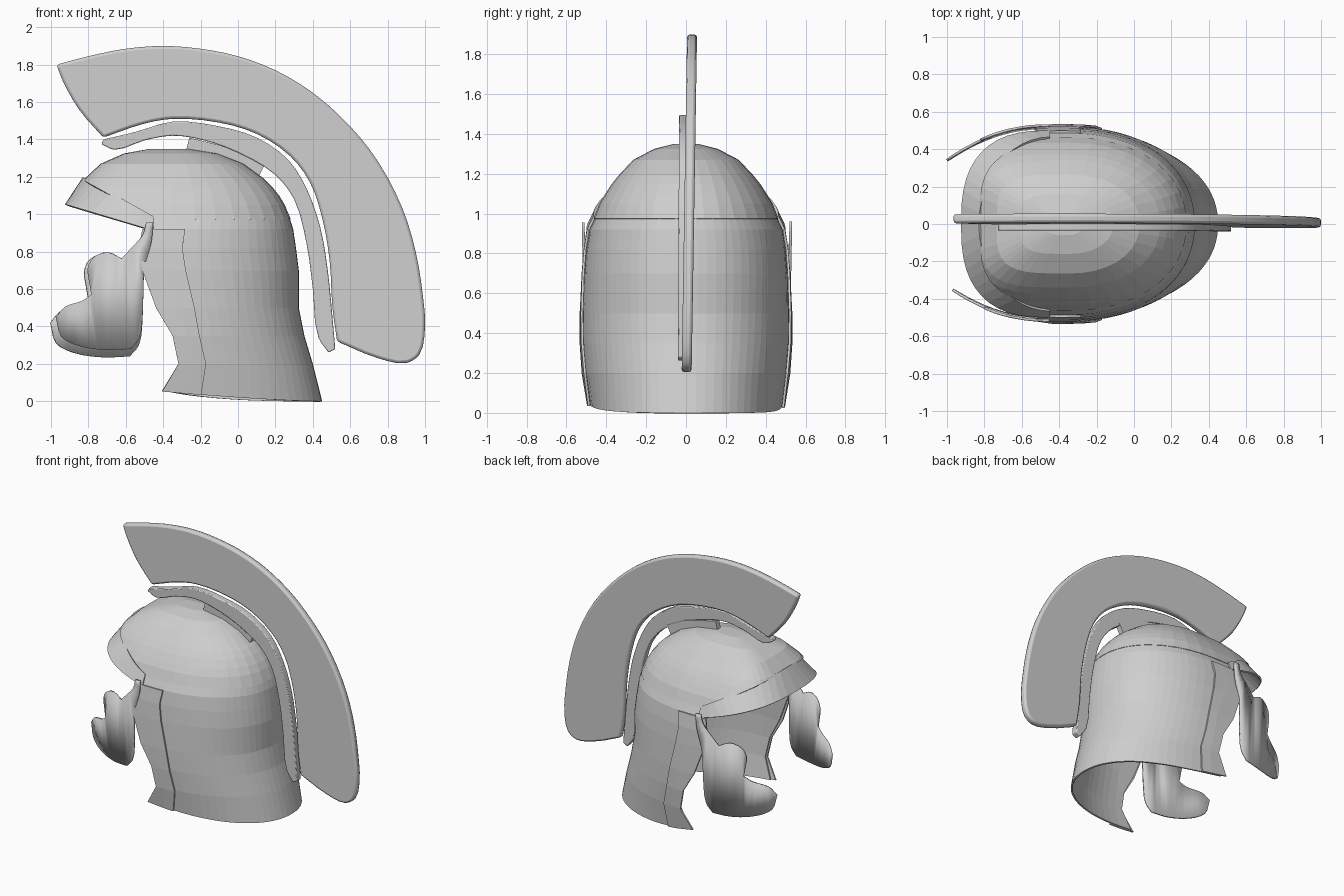
import bpy, bmesh, math
from mathutils import Vector

if "Cube" in bpy.data.objects:
    bpy.data.objects.remove(bpy.data.objects["Cube"], do_unlink=True)

# One plain grey for the whole helmet
GREY = (0.62, 0.62, 0.62, 1.0)
metal = bpy.data.materials.new("plain_grey")
metal.use_nodes = True
metal.diffuse_color = GREY
metal.node_tree.nodes["Principled BSDF"].inputs["Base Color"].default_value = GREY


def finish(name, bm, thickness=0.0, offset=-1.0, smooth=None, bevel=0.0):
    """Turn a bmesh into a named object with optional shell thickness and bevel."""
    bmesh.ops.remove_doubles(bm, verts=bm.verts, dist=0.001)
    bmesh.ops.recalc_face_normals(bm, faces=bm.faces)
    mesh = bpy.data.meshes.new(name)
    bm.to_mesh(mesh)
    bm.free()
    mesh.materials.append(metal)
    obj = bpy.data.objects.new(name, mesh)
    bpy.context.collection.objects.link(obj)
    if thickness:
        mod = obj.modifiers.new("Thickness", 'SOLIDIFY')
        mod.thickness = thickness
        mod.offset = offset
    if bevel:
        mod = obj.modifiers.new("Rounded edges", 'BEVEL')
        mod.width = bevel
        mod.segments = 2
        mod.limit_method = 'ANGLE'
        mod.angle_limit = math.radians(50)
    if smooth:
        bpy.ops.object.select_all(action='DESELECT')
        obj.select_set(True)
        bpy.context.view_layer.objects.active = obj
        bpy.ops.object.shade_smooth_by_angle(angle=math.radians(smooth))


def skin(bm, rows):
    """Bridge equally long rows of points with quads."""
    grid = [[bm.verts.new(p) for p in row] for row in rows]
    for low, high in zip(grid, grid[1:]):
        for i in range(len(low) - 1):
            bm.faces.new((low[i], low[i + 1], high[i + 1], high[i]))
    return grid


def rounded(points, parts=3):
    """Closed spline through the points that keeps strong corners sharp."""
    pts = [Vector(p) for p in points]
    n = len(pts)
    result = []
    for i in range(n):
        before, a, b, after = pts[i - 1], pts[i], pts[(i + 1) % n], pts[(i + 2) % n]
        chord = b - a
        ends = []
        for near in (a - before, after - b):
            if near.angle(chord) > math.radians(48):
                ends.append(chord)
            else:
                ends.append((near.normalized() + chord.normalized()) * chord.length / 2)
        for k in range(parts):
            t = k / parts
            ease = t * t * (3 - 2 * t)
            result.append(a + chord * ease + ends[0] * t * (1 - t) ** 2
                          - ends[1] * t * t * (1 - t))
    return result


def plate(name, outline, y, lean, depth, bevel):
    """Extrude an x-z outline along y, leaning sideways with height."""
    bm = bmesh.new()
    face = bm.faces.new([bm.verts.new((x, y + lean * z - depth / 2, z)) for x, z in outline])
    made = bmesh.ops.extrude_face_region(bm, geom=[face])["geom"]
    moved = [v for v in made if isinstance(v, bmesh.types.BMVert)]
    bmesh.ops.translate(bm, verts=moved, vec=(0, depth, 0))
    finish(name, bm, smooth=35, bevel=bevel)


# Lower shell sections: height, half width, back, edge of the face opening
MIDDLE, FRONT, POWER = -0.35, -0.9, 0.52
SHELL = [
    (0, .485, .45, -.37), (.2, .51, .4, -.31), (.35, .52, .355, -.34),
    (.5, .52, .325, -.42), (.7, .51, .325, -.5), (.82, .5, .31, -.52),
    (.92, .485, .295, -.5), (.985, .455, .275, -.46),
]
# Skull cap sections: height, half width, back, front
CAP = [
    (.975, .464, .282, -.9), (1.05, .435, .25, -.885), (1.1, .405, .22, -.865),
    (1.15, .372, .18, -.845), (1.19, .34, .14, -.82), (1.27, .265, .03, -.735),
    (1.325, .16, -.11, -.61), (1.35, .06, -.27, -.47),
]


def power(value, exponent):
    return max(value, 0.0) ** exponent


def ring_point(section, angle, out=0.0):
    """Point on a section; zero angle is the back, pi is the brow."""
    z, half, back, front = section
    side = math.copysign(1, angle)
    c, s = math.cos(angle), abs(math.sin(angle))
    if c >= 0:
        x = MIDDLE + (back - MIDDLE + out) * power(c, 0.93)
        y = side * (half + out) * power(s, 0.93)
    else:
        x = MIDDLE - (MIDDLE - front + out) * power(-c, POWER)
        y = side * (half + out) * power(s, POWER)
    if z == 0:
        # the rim climbs toward the face, later on the left than on the right
        z = 0.05 * power((0.45 - x) / 0.82, 3 if y > 0 else 1.5)
    return (x, y, z)


def opening(section):
    """Full section and the angle at which the face opening begins."""
    z, half, back, edge = section
    if edge > MIDDLE:
        reach = math.acos(power((edge - MIDDLE) / (back - MIDDLE), 1 / 0.93))
    else:
        reach = math.pi - math.acos(power((MIDDLE - edge) / (MIDDLE - FRONT), 1 / POWER))
    return (z, half, back, FRONT), reach


# Lower shell with flared neck guard
COLUMNS = 36
bm = bmesh.new()
rows = []
for sec, reach in map(opening, SHELL):
    rows.append([ring_point(sec, reach * (2 * i / COLUMNS - 1)) for i in range(COLUMNS + 1)])
skin(bm, rows)
finish("lower_shell", bm, thickness=0.012)

# Skull cap, trimmed along the sloping top of the visor
bm = bmesh.new()
grid = skin(bm, [[ring_point(sec, math.pi * (2 * i / COLUMNS - 1)) for i in range(COLUMNS + 1)]
                 for sec in CAP])
bm.faces.new(grid[-1][:-1])
bmesh.ops.bisect_plane(bm, geom=bm.verts[:] + bm.edges[:] + bm.faces[:], dist=0.0001,
                       plane_co=(-0.45, 0, 0.975), plane_no=(0.55, 0, 1), clear_inner=True)
finish("skull_cap", bm, thickness=0.012)

# Raised rims beside the face opening
for side, label in ((1, "left"), (-1, "right")):
    bm = bmesh.new()
    skin(bm, [[ring_point(sec, side * (reach - d), 0.008) for d in (0.17, 0.08, -0.01)]
              for sec, reach in map(opening, SHELL[:-1])])
    finish(label + "_ear_rim", bm, thickness=0.012, offset=0)

# Brow visor: a band that widens toward the front
STEPS = 24
lower, upper = [], []
for i in range(STEPS + 1):
    t = math.pi * (i / STEPS - 0.5)
    c, s = math.cos(t), math.sin(t)
    upper.append((-0.45 - 0.375 * c, 0.46 * s, 0.985 + 0.21 * c))
    c, s = power(c, 0.75), math.copysign(power(abs(s), 0.75), s)
    lower.append((-0.45 - 0.47 * c, 0.495 * s, 0.91 + 0.14 * c))
bm = bmesh.new()
skin(bm, [lower, upper])
finish("brow_visor", bm, thickness=0.012, offset=0)

# Cheek guards: sliced upright, then bowed inward toward the front
CHEEK = rounded([
    (-.45, .96), (-.49, .96), (-.51, .89), (-.57, .82), (-.63, .755), (-.71, .79),
    (-.79, .76), (-.82, .7), (-.81, .61), (-.8, .55), (-.85, .515), (-.95, .48),
    (-1, .42), (-.97, .31), (-.88, .26), (-.72, .235), (-.58, .24), (-.53, .3),
    (-.51, .45), (-.5, .7), (-.46, .85),
])
for side, label, size, spread in ((1, "left", 1.0, 0.525), (-1, "right", 0.94, 0.515)):
    bm = bmesh.new()
    bm.faces.new([bm.verts.new((size * (x + 0.5) - 0.5, 0, size * (z - 0.9) + 0.9))
                  for x, z in CHEEK])
    for i in range(1, 10):
        bmesh.ops.bisect_plane(bm, geom=bm.verts[:] + bm.edges[:] + bm.faces[:], dist=0.0001,
                               plane_co=(-0.5 - 0.05 * i, 0, 0), plane_no=(1, 0, 0))
    bmesh.ops.triangulate(bm, faces=bm.faces)
    for v in bm.verts:
        bow = 0.7 * min(0, v.co.x + 0.5) ** 2
        v.co.y = side * (spread - bow - 0.02 * (0.9 - v.co.z))
    finish(label + "_cheek_guard", bm, thickness=0.014, offset=0, smooth=40)

# Crest plume
plate("crest_plume", rounded([
    (-.97, 1.8), (-.8, 1.845), (-.6, 1.885), (-.4, 1.9), (-.2, 1.885), (0, 1.845),
    (.2, 1.77), (.4, 1.65), (.6, 1.47), (.75, 1.28), (.88, 1.03), (.95, .8),
    (.99, .55), (1, .4), (.97, .25), (.9, .205), (.75, .23), (.53, .32),
    (.505, .5), (.49, .75), (.45, .98), (.385, 1.17), (.28, 1.31), (.1, 1.43),
    (-.1, 1.49), (-.35, 1.51), (-.5, 1.485), (-.72, 1.41), (-.85, 1.56), (-.94, 1.72),
]), y=0.0, lean=0.016, depth=0.05, bevel=0.015)

# Curved crest holder
plate("crest_holder", rounded([
    (-.72, 1.4), (-.55, 1.44), (-.35, 1.495), (-.1, 1.47), (.1, 1.41), (.27, 1.29),
    (.37, 1.13), (.44, .93), (.48, .7), (.505, .45), (.52, .28), (.485, .26),
    (.43, .34), (.4, .6), (.365, .85), (.3, 1.08), (.2, 1.21), (0, 1.33),
    (-.2, 1.4), (-.35, 1.42), (-.5, 1.395), (-.66, 1.345), (-.73, 1.375),
]), y=-0.017, lean=0.005, depth=0.05, bevel=0.006)

# Bracket joining the holder to the cap
plate("crest_bracket", [
    (-.28, 1.33), (-.26, 1.41), (0, 1.345), (.145, 1.27), (.11, 1.2), (-.05, 1.28),
], y=0.0, lean=0.0, depth=0.04, bevel=0.0)
